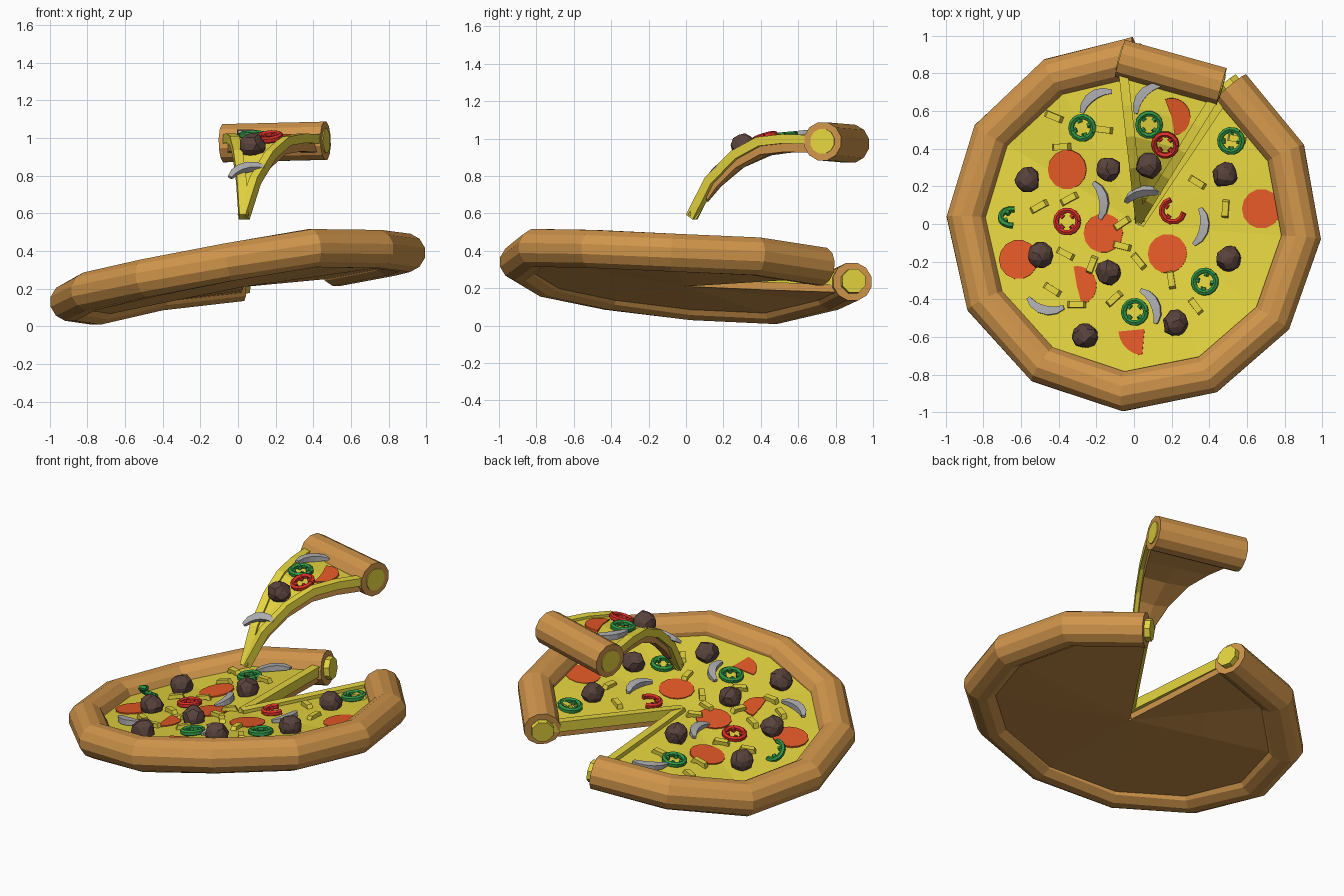
import bpy, bmesh, random
from math import sin, cos, pi, radians, hypot, atan2, degrees
from mathutils import Vector, Matrix

if "Cube" in bpy.data.objects:
    bpy.data.objects.remove(bpy.data.objects["Cube"])

random.seed(4)


def material(name, r, g, b):
    m = bpy.data.materials.new(name)
    m.diffuse_color = (r, g, b, 1)
    m.use_nodes = True
    m.node_tree.nodes["Principled BSDF"].inputs["Base Color"].default_value = m.diffuse_color
    return m


CRUST = material("baked_dough", .63, .30, .07)
CHEESE = material("cheese", .78, .66, .05)
SALAMI = material("salami", .78, .10, .02)
MEAT = material("meat", .10, .055, .045)
GREEN = material("green_pepper", .03, .30, .06)
RED = material("red_pepper", .70, .03, .02)
GREY = material("mushroom", .42, .42, .44)


def finish(name, bm, mat, M=Matrix()):
    bmesh.ops.recalc_face_normals(bm, faces=bm.faces)
    bm.transform(M)
    me = bpy.data.meshes.new(name)
    bm.to_mesh(me)
    bm.free()
    me.materials.append(mat)
    ob = bpy.data.objects.new(name, me)
    bpy.context.collection.objects.link(ob)


def sweep(bm, pts, rw, rh, sides=4, taper=None):
    """Tube along pts, rw wide and rh high, optionally tapered per point."""
    pts = [Vector(p) for p in pts]
    n, rings = len(pts), []
    for i, p in enumerate(pts):
        a = (p - pts[max(i - 1, 0)]).normalized()
        b = (pts[min(i + 1, n - 1)] - p).normalized()
        t = (a + b).normalized()
        s = t.cross(Vector((0, 0, 1))).normalized()
        u = s.cross(t)
        k = taper[i] if taper else 1
        rings.append([bm.verts.new(p + s * (cos(f) * rw * k) + u * (sin(f) * rh * k))
                      for f in ((j + .5) * 2 * pi / sides for j in range(sides))])
    for r, q in zip(rings, rings[1:]):
        for j in range(sides):
            bm.faces.new((r[j], r[(j + 1) % sides], q[(j + 1) % sides], q[j]))
    bm.faces.new(rings[0])
    bm.faces.new(rings[-1])


def tube(name, pts, rw, rh, mat, sides=4, taper=None, M=Matrix()):
    bm = bmesh.new()
    sweep(bm, pts, rw, rh, sides, taper)
    finish(name, bm, mat, M)


def lerp_table(x, table):
    for (a, u), (b, v) in zip(table, table[1:]):
        if x <= b:
            return u + (v - u) * max(0, x - a) / (b - a)
    return table[-1][1]


# Height of the tilted pizza, and of the drooping lifted slice
START, STEP = 89, 29.6
ring_z = [.235, .185, .11, .13, .185, .255, .34, .415, .41, .39, .37, .315]
ring_table = [(START + STEP * i, z) for i, z in enumerate(ring_z)]
slice_table = [(0, .57), (.12, .77), (.27, .90), (.43, .975), (.6, .99), (.85, .98)]


def pizza_h(x, y):
    a = degrees(atan2(y, x))
    a += 360 if a < 72 else 0
    return .265 + (lerp_table(a, ring_table) - .265) * hypot(x, y) / .89


def slice_h(x, y):
    return lerp_table(hypot(x - .03, y - .03), slice_table)


def layer(name, h, apex, rim, ts, lo, hi, mat):
    """Fan-shaped slab between two offsets of a height function."""
    bm = bmesh.new()
    grids = []
    for off in (lo, hi):
        grids.append([[bm.verts.new((x, y, h(x, y) + off)) for x, y in
                       ((apex[0] + (p[0] - apex[0]) * t, apex[1] + (p[1] - apex[1]) * t) for p in rim)]
                      for t in ts])
    n, m = len(ts), len(rim)
    for g in grids:
        for i in range(n - 1):
            for j in range(m - 1):
                bm.faces.new((g[i][j], g[i + 1][j], g[i + 1][j + 1], g[i][j + 1]))
    b, t = grids
    border = ([(i, 0) for i in range(n)] + [(n - 1, j) for j in range(1, m)]
              + [(i, m - 1) for i in range(n - 2, -1, -1)] + [(0, j) for j in range(m - 2, 0, -1)])
    for (i, j), (k, l) in zip(border, border[1:] + border[:1]):
        bm.faces.new((b[i][j], b[k][l], t[k][l], t[i][j]))
    finish(name, bm, mat)


def rim(r):
    return [(r * cos(radians(a)), r * sin(radians(a))) for a, _ in ring_table]


# Pizza body: stuffed crust with cheese core, dough base, cheese top, molten cut edges
ring = [Vector((x, y, z)) for (x, y), z in zip(rim(.89), ring_z)]
tube("crust_ring", ring, .109, .105, CRUST, 12)
for p, q in ((ring[0], ring[1]), (ring[-1], ring[-2])):
    d = (p - q).normalized()
    tube("crust_cheese_core", [p - d * .05, p + d * .035], .068, .068, CHEESE, 8)
layer("base_dough", pizza_h, (.03, 0), rim(.87), (.01, .5, 1), -.06, -.01, CRUST)
layer("cheese_top", pizza_h, (.03, 0), rim(.85), (.01, .5, 1), -.012, .02, CHEESE)
for p, dx in ((ring[0], -.02), (ring[-1], .0)):
    path = [(.03 + (p.x + dx - .03) * t, p.y * t) for t in (0, .25, .5, .75, .97)]
    tube("cut_edge_cheese", [(x, y, pizza_h(x, y) + .012) for x, y in path], .035, .045, CHEESE)

# Lifted slice
A, B = Vector((-.075, .88, .972)), Vector((.465, .73, .985))
tube("slice_crust", [A, B], .105, .105, CRUST, 12)
d = (B - A).normalized()
tube("slice_cheese_core", [A - d * .006, B + d * .006], .068, .068, CHEESE, 12)
edge = [(-.06, .83), (.2, .76), (.44, .69)]
layer("slice_dough", slice_h, (.03, .03), edge, (.12, .2, .35, .55, .75, 1), -.06, -.01, CRUST)
layer("slice_cheese", slice_h, (.03, .03), edge, (.02, .15, .35, .55, .75, 1), -.02, .02, CHEESE)
for ex, ey in (edge[0], edge[2]):
    path = [(.03 + (ex - .03) * t, .03 + (ey - .03) * t) for t in (0, .15, .35, .55, .75, .95)]
    tube("slice_edge_cheese", [(x, y, slice_h(x, y) + .01) for x, y in path], .035, .035, CHEESE)


def place(x, y, yaw=0, lift=.02, tilt=0, h=pizza_h):
    """Frame lying on the surface at x, y."""
    e = .03
    nz = Vector((h(x - e, y) - h(x + e, y), h(x, y - e) - h(x, y + e), 2 * e)).normalized()
    R = Vector((0, 0, 1)).rotation_difference(nz).to_matrix().to_4x4()
    return (Matrix.Translation(Vector((x, y, h(x, y))) + nz * lift) @ R
            @ Matrix.Rotation(radians(yaw), 4, 'Z') @ Matrix.Rotation(radians(tilt), 4, 'Y'))


def arc(r, a0, a1, n):
    return [(r * cos(radians(a0 + (a1 - a0) * i / n)), r * sin(radians(a0 + (a1 - a0) * i / n)), 0)
            for i in range(n + 1)]


def salami(x, y, r=.105, a0=0, a1=360, h=pizza_h):
    bm = bmesh.new()
    pts = arc(r, a0, a1, 14)
    pts = pts[:-1] if a1 - a0 == 360 else pts + [(0, 0, 0)]
    f = bm.faces.new([bm.verts.new(p) for p in pts])
    top = bmesh.ops.extrude_face_region(bm, geom=[f])["geom"]
    bmesh.ops.translate(bm, vec=(0, 0, .014), verts=[v for v in top if isinstance(v, bmesh.types.BMVert)])
    finish("salami_disc", bm, SALAMI, place(x, y, lift=.012, h=h))


def pepper(x, y, mat, span=360, yaw=0, tilt=0, lift=.035, h=pizza_h):
    bm = bmesh.new()
    sweep(bm, arc(.06, 0, span, 14 if span == 360 else 8), .016, .018, 6)
    for k in range(int(span / 90)):
        a = radians(45 + 90 * k)
        sweep(bm, [(.055 * cos(a), .055 * sin(a), 0), (.03 * cos(a), .03 * sin(a), 0)], .014, .014, 5)
    finish("pepper_ring", bm, mat, place(x, y, yaw, lift, tilt, h))


def meatball(x, y, h=pizza_h):
    bm = bmesh.new()
    bmesh.ops.create_icosphere(bm, subdivisions=2, radius=.068)
    for v in bm.verts:
        v.co *= random.uniform(.9, 1.1)
    finish("meatball", bm, MEAT, place(x, y, random.uniform(0, 90), .05, h=h))


def mushroom(x, y, yaw, h=pizza_h, lift=.04):
    pts = [Vector(p) - Vector((0, .13, 0)) for p in arc(.14, 45, 135, 5)]
    tube("mushroom_slice", pts, .03, .022, GREY, 4, (.5, .9, 1.1, 1.1, .9, .5),
         place(x, y, yaw, lift, h=h))


# Toppings
for x, y in ((-.35, .29), (-.16, -.05), (.18, -.16), (-.61, -.19), (.68, .08)):
    salami(x, y)
salami(-.30, -.33, .105, -75, 100)
salami(.06, -.56, .14, 185, 265)
salami(.2, .57, .1, -80, 110, slice_h)

for x, y in ((-.56, .23), (-.13, .29), (.49, .26), (-.49, -.17), (-.13, -.26),
             (.51, -.19), (-.25, -.60), (.23, -.53)):
    meatball(x, y)
meatball(.08, .33, slice_h)

for x, y in ((-.27, .51), (.52, .44), (.38, -.31), (.01, -.47)):
    pepper(x, y, GREEN, yaw=x * 90)
pepper(-.64, .03, GREEN, 200, 80, 40, .06)
pepper(.08, .53, GREEN, h=slice_h)
pepper(-.35, .01, RED)
pepper(.21, .07, RED, 250, 100)
pepper(.17, .43, RED, h=slice_h)

for x, y, yaw in ((-.21, .67, 35), (-.16, .13, -80), (.37, -.02, -100), (-.47, -.45, 165), (.11, -.43, -65)):
    mushroom(x, y, yaw)
mushroom(.05, .68, 50, slice_h)
mushroom(.04, .19, 20, slice_h)

# Loose cheese shreds
for x, y in ((-.42, .57), (-.38, .41), (-.16, .5), (-.34, .13), (-.5, .09), (-.36, -.16), (-.43, -.35),
             (-.1, -.4), (.2, -.3), (.49, .08), (.03, -.2), (-.06, .0), (.34, .22), (-.3, -.43),
             (.33, -.44), (-.06, -.12), (.55, .45), (-.22, -.22)):
    tube("cheese_shred", [(-.06, 0, -.06), (-.03, 0, .012), (.03, 0, .016), (.06, 0, -.06)],
         .024, .02, CHEESE, 4, None, place(x, y, random.uniform(0, 180)))
